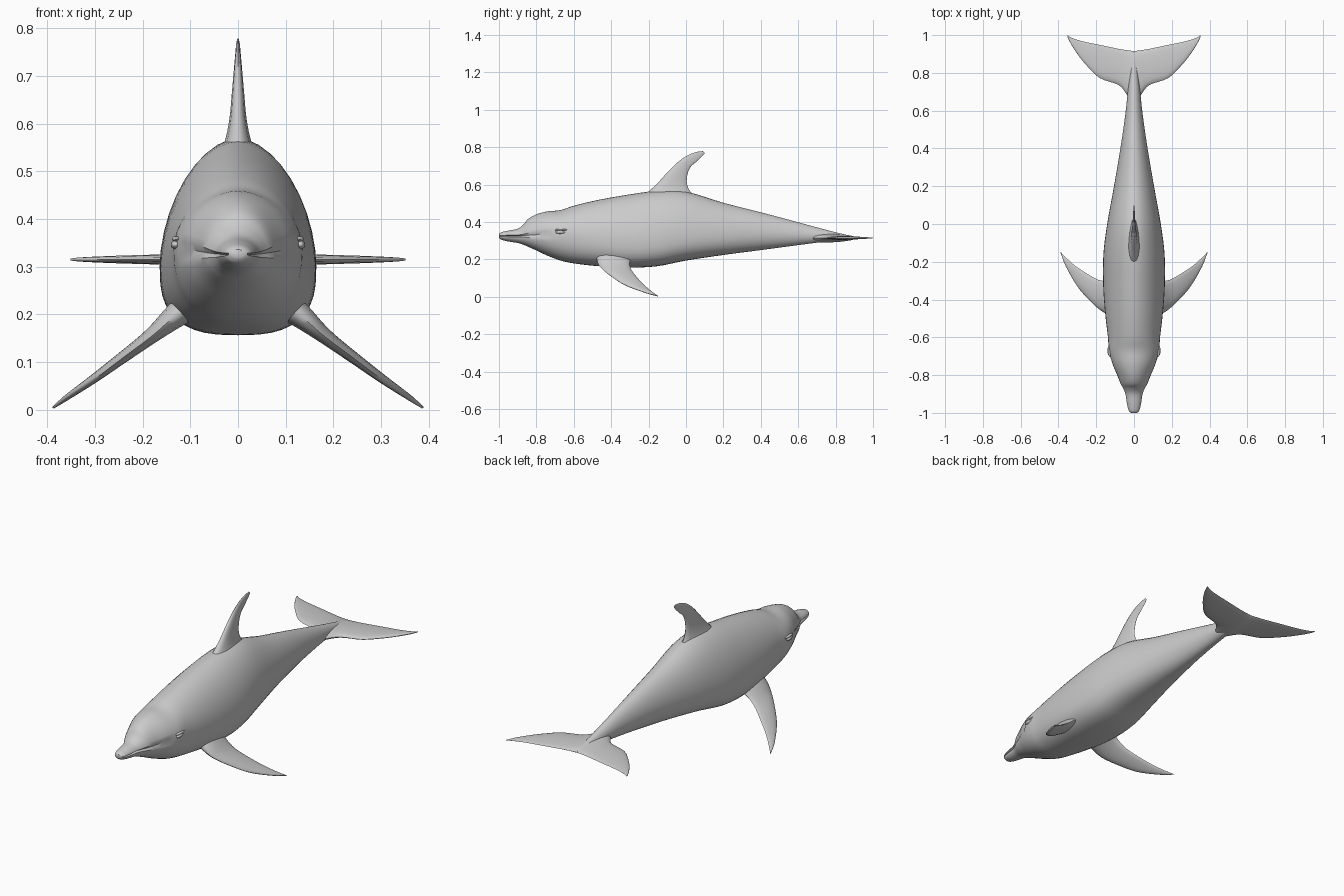
import bpy, bmesh, math
from mathutils import Vector

if "Cube" in bpy.data.objects:
    bpy.data.objects.remove(bpy.data.objects["Cube"])

skin = bpy.data.materials.new("dolphin grey")
skin.diffuse_color = (0.6, 0.6, 0.6, 1)
skin.use_nodes = True
skin.node_tree.nodes["Principled BSDF"].inputs["Base Color"].default_value = skin.diffuse_color


def spline(rows, steps):
    """Smooth interpolation through rows of numbers."""
    out = []
    for i in range(len(rows) - 1):
        quad = zip(rows[max(i - 1, 0)], rows[i], rows[i + 1], rows[min(i + 2, len(rows) - 1)])
        quad = list(quad)
        for k in range(steps):
            t = k / steps
            out.append([0.5 * (2 * b + (c - a) * t + (2 * a - 5 * b + 4 * c - d) * t * t
                               + (3 * b - a - 3 * c + d) * t ** 3) for a, b, c, d in quad])
    out.append(list(rows[-1]))
    return out


def finish(name, bm, mirror, angle):
    bmesh.ops.recalc_face_normals(bm, faces=bm.faces)
    mesh = bpy.data.meshes.new(name)
    bm.to_mesh(mesh)
    bm.free()
    mesh.materials.append(skin)
    obj = bpy.data.objects.new(name, mesh)
    bpy.context.collection.objects.link(obj)
    if mirror:
        obj.modifiers.new("mirror", 'MIRROR')
    bpy.ops.object.select_all(action='DESELECT')
    obj.select_set(True)
    bpy.context.view_layer.objects.active = obj
    bpy.ops.object.shade_smooth_by_angle(angle=math.radians(angle))


def loft(name, rings, mirror=False, cap_start=True, angle=50):
    bm = bmesh.new()
    loops = [[bm.verts.new(p) for p in ring] for ring in rings]
    n = len(loops[0])
    for a, b in zip(loops, loops[1:]):
        for i in range(n):
            j = (i + 1) % n
            bm.faces.new((a[i], a[j], b[j], b[i]))
    if cap_start:
        bm.faces.new(loops[0])
    bm.faces.new(loops[-1])
    finish(name, bm, mirror, angle)


def fin(name, rows, normal, mirror=False, cap_start=True):
    """Rows: leading point, trailing point, half thickness."""
    normal = Vector(normal).normalized()
    rings = []
    for r in spline(rows, 4):
        lead, trail, half = Vector(r[:3]), Vector(r[3:6]), r[6]
        ring = []
        for i in range(16):
            a = math.tau * i / 16
            t = (1 - math.cos(a)) / 2
            ring.append(lead.lerp(trail, t) + normal * half * math.sin(a) * (1.25 - 0.5 * t))
        rings.append(ring)
    loft(name, rings, mirror, cap_start, 60)


# Body stations: y, half width, bottom, widest height, top
stations = [
    (-1.0, .014, .318, .327, .336), (-.988, .028, .306, .326, .345),
    (-.95, .038, .296, .326, .354), (-.90, .046, .288, .326, .364),
    (-.87, .058, .279, .327, .386), (-.845, .072, .268, .329, .416),
    (-.80, .090, .248, .332, .441), (-.74, .115, .220, .337, .457),
    (-.67, .133, .194, .337, .464), (-.60, .138, .179, .328, .487),
    (-.48, .152, .165, .312, .516), (-.33, .163, .156, .300, .543),
    (-.16, .162, .163, .303, .566), (0, .142, .194, .322, .562),
    (.2, .106, .224, .335, .503), (.4, .072, .250, .339, .452),
    (.58, .046, .274, .334, .404), (.72, .031, .292, .326, .366),
    (.83, .018, .304, .320, .338), (.91, .005, .313, .316, .321)]
N = 40
rings = []
for y, w, low, mid, top in spline(stations, 4):
    belly = max(0.0, 1 - abs(y + .25) / .7)
    ring = []
    for i in range(N):
        a = math.tau * i / N
        c, s = math.cos(a), math.sin(a)
        power = 1.85 if s >= 0 else 2.0 + 0.8 * belly
        x = math.copysign(abs(c) ** (2 / power), c) * w
        z = mid + math.copysign(abs(s) ** (2 / power), s) * ((top - mid) if s >= 0 else (mid - low))
        # mouth groove along the widest line of the snout
        if i in (0, N // 2) and -.995 < y < -.72:
            x -= math.copysign(.008, c)
        ring.append((x, y, z))
    rings.append(ring)
loft("body", rings, angle=40)

# Back fin
fin("back_fin", [(0, a, b, 0, c, d, h) for a, b, c, d, h in [
    (-.24, .52, .07, .52, .045), (-.20, .562, .025, .56, .028),
    (-.15, .61, .005, .605, .018), (-.10, .665, .008, .655, .013),
    (-.05, .715, .025, .695, .009), (0, .752, .055, .722, .006),
    (.05, .773, .085, .750, .004), (.09, .779, .10, .768, .002)]], (1, 0, 0))

# Flippers
fin("flippers", [
    (.09, -.48, .23, .09, -.28, .23, .034), (.14, -.475, .19, .14, -.30, .19, .024),
    (.18, -.455, .155, .19, -.295, .15, .016), (.24, -.40, .11, .25, -.262, .105, .012),
    (.30, -.33, .065, .31, -.222, .062, .009), (.36, -.225, .025, .36, -.178, .025, .006),
    (.387, -.155, .004, .389, -.148, .004, .002)], (.6, 0, .8), mirror=True)

# Tail flukes
fin("tail_flukes", [(x, a, .315, x, b, .315, h) for x, a, b, h in [
    (0, .64, .915, .024), (.035, .68, .920, .018), (.08, .735, .927, .013),
    (.18, .772, .948, .010), (.25, .838, .962, .008), (.30, .90, .975, .006),
    (.335, .955, .988, .004), (.352, .99, 1.0, .002)]], (0, 0, 1),
    mirror=True, cap_start=False)

# Eyes with a low brow ridge above each
bm = bmesh.new()
for x, y, z, size in [(.131, -.672, .346, (.010, .026, .009)),
                      (.129, -.668, .358, (.010, .034, .006))]:
    new = bmesh.ops.create_uvsphere(bm, u_segments=16, v_segments=10, radius=1)["verts"]
    for v in new:
        v.co = Vector((x, y, z)) + Vector(a * b for a, b in zip(v.co, size))
finish("eyes", bm, True, 60)
